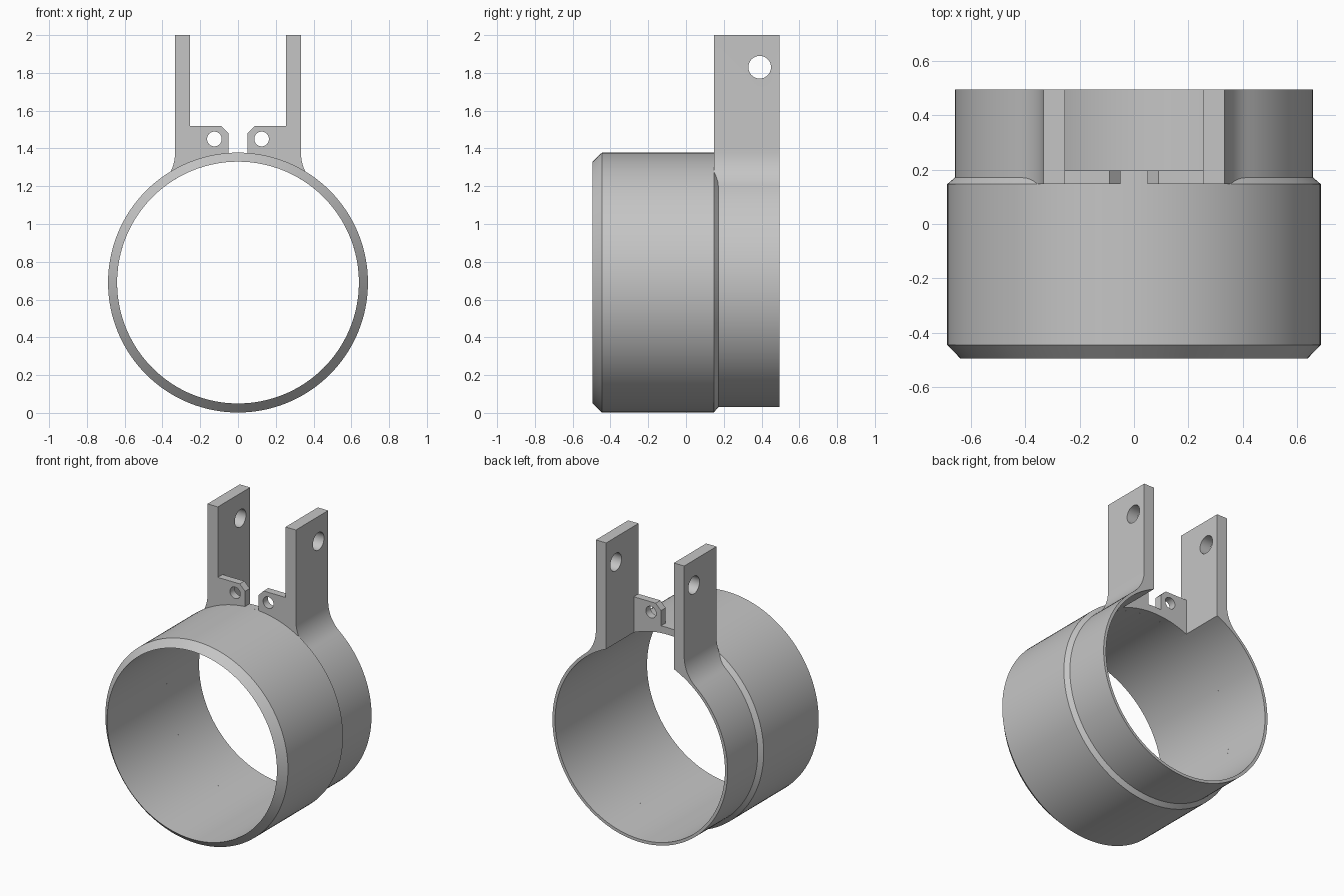
import bpy, bmesh, math
from math import sin, cos, pi, sqrt, atan2, asin, radians
from mathutils import Matrix

if "Cube" in bpy.data.objects:
    bpy.data.objects.remove(bpy.data.objects["Cube"], do_unlink=True)

CZ = 0.69                            # height of the ring axis
R_IN, R_REAR, R_OUT = 0.64, 0.66, 0.688
Y_FRONT, Y_STEP, Y_WEB, Y_BACK = -0.495, 0.147, 0.198, 0.495
POST_IN, POST_OUT, TOP = 0.255, 0.333, 2.0
SEGMENTS = 128

grey = bpy.data.materials.new("satin grey")
grey.use_nodes = True
colour = (0.56, 0.56, 0.56, 1)
grey.diffuse_color = colour
grey.node_tree.nodes["Principled BSDF"].inputs["Base Color"].default_value = colour


def make_object(name, bm):
    bmesh.ops.recalc_face_normals(bm, faces=bm.faces)
    mesh = bpy.data.meshes.new(name)
    bm.to_mesh(mesh)
    bm.free()
    obj = bpy.data.objects.new(name, mesh)
    bpy.context.collection.objects.link(obj)
    mesh.materials.append(grey)
    return obj


def arc(cx, cz, r, start, end, steps):
    angles = [start + (end - start) * i / steps for i in range(steps + 1)]
    return [(cx + r * cos(a), cz + r * sin(a)) for a in angles]


def extrude_profile(name, points, y0, y1):
    bm = bmesh.new()
    face = bm.faces.new([bm.verts.new((x, y0, z)) for x, z in points])
    result = bmesh.ops.extrude_face_region(bm, geom=[face])
    moved = [v for v in result["geom"] if isinstance(v, bmesh.types.BMVert)]
    bmesh.ops.translate(bm, verts=moved, vec=(0, y1 - y0, 0))
    return make_object(name, bm)


def select_only(obj):
    bpy.ops.object.select_all(action="DESELECT")
    obj.select_set(True)
    bpy.context.view_layer.objects.active = obj


def drill(obj, centre, radius, depth, axis):
    bm = bmesh.new()
    turn = Matrix.Rotation(pi / 2, 4, "Y" if axis == "X" else "X")
    bmesh.ops.create_cone(bm, cap_ends=True, segments=40, radius1=radius, radius2=radius,
                          depth=depth, matrix=Matrix.Translation(centre) @ turn)
    cutter = make_object("hole_cutter", bm)
    cutter.hide_render = True
    mod = obj.modifiers.new("hole", "BOOLEAN")
    mod.operation, mod.solver, mod.object = "DIFFERENCE", "EXACT", cutter
    select_only(obj)
    bpy.ops.object.modifier_apply(modifier=mod.name)
    bpy.data.objects.remove(cutter, do_unlink=True)


def smooth(obj):
    select_only(obj)
    bpy.ops.object.shade_smooth_by_angle(angle=radians(25))


# Thick front collar, lathed with a chamfer at each end
profile = [(R_IN, Y_FRONT), (R_OUT, Y_FRONT + 0.05), (R_OUT, Y_STEP), (R_REAR, Y_STEP + 0.024),
           (0.65, Y_STEP + 0.024), (0.65, Y_STEP), (R_IN, Y_STEP)]
bm = bmesh.new()
rings = [[bm.verts.new((r * cos(a), y, CZ + r * sin(a))) for r, y in profile]
         for a in (2 * pi * i / SEGMENTS for i in range(SEGMENTS))]
for i, ring in enumerate(rings):
    after = rings[(i + 1) % SEGMENTS]
    for j in range(len(profile)):
        k = (j + 1) % len(profile)
        bm.faces.new((ring[j], ring[k], after[k], after[j]))
smooth(make_object("front_collar", bm))

# Thin open rear ring, flowing through fillets into two upright posts
fillet = 0.23
fx = POST_OUT + fillet
fz = sqrt((R_REAR + fillet) ** 2 - fx ** 2)
tangent = atan2(fz, fx)
right_side = [(POST_IN, TOP), (POST_OUT, TOP)] + arc(fx, CZ + fz, fillet, pi, pi + tangent, 12)
bottom = arc(0, CZ, R_REAR, tangent, -pi - tangent, 100)[1:-1]
left_side = [(-x, z) for x, z in reversed(right_side)]
opening = pi / 2 - asin(POST_IN / R_IN)
inside = arc(0, CZ, R_IN, -pi - opening, opening, 112)
posts = extrude_profile("rear_ring_and_posts", right_side + bottom + left_side + inside,
                        Y_STEP, Y_BACK)
drill(posts, (0, 0.39, 1.83), 0.06, 1.0, "X")
smooth(posts)

# Narrow web bridging the posts, with two drilled lugs
gap, lug_top, cut = 0.05, 1.52, 0.04
lug = [(POST_IN, lug_top), (gap + cut, lug_top), (gap, lug_top - cut)]
half_gap = asin(gap / R_OUT)
saddle = arc(0, CZ, R_OUT, pi / 2 - half_gap, pi / 2 + half_gap, 6)
underside = arc(0, CZ, R_IN, pi - opening, opening, 24)
web = extrude_profile("lug_web", lug + saddle + [(-x, z) for x, z in reversed(lug)] + underside,
                      Y_STEP, Y_WEB)
for side in (-1, 1):
    drill(web, (side * 0.125, Y_STEP, 1.45), 0.039, 0.4, "Y")
smooth(web)
